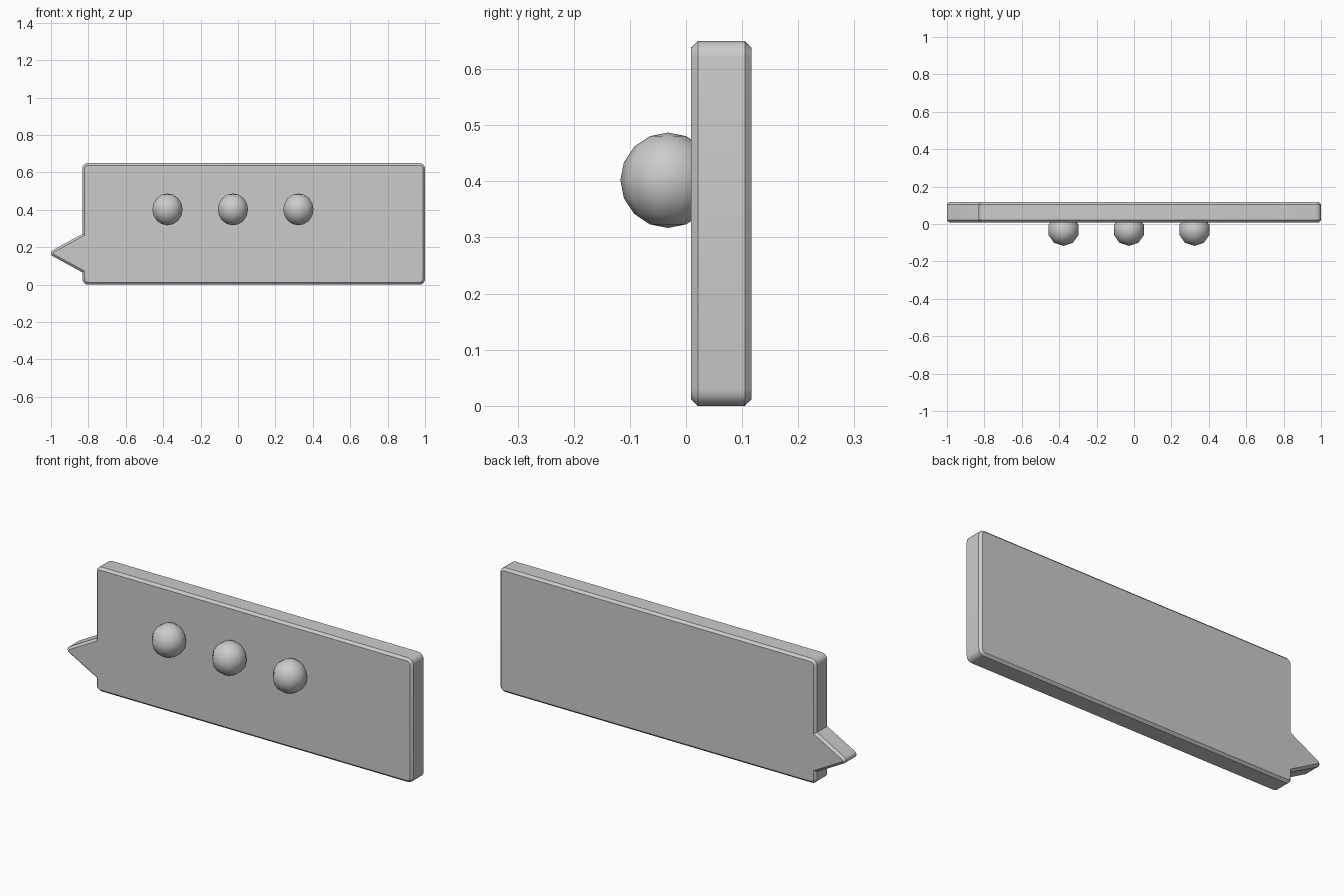
import bpy, bmesh, math
from mathutils import Vector

if "Cube" in bpy.data.objects:
    bpy.data.objects.remove(bpy.data.objects["Cube"])

FRONT_Y, BACK_Y = 0.009, 0.117


def finish(bm, name, angle):
    bmesh.ops.recalc_face_normals(bm, faces=bm.faces)
    mesh = bpy.data.meshes.new(name)
    bm.to_mesh(mesh)
    bm.free()
    ob = bpy.data.objects.new(name, mesh)
    bpy.context.collection.objects.link(ob)
    bpy.ops.object.select_all(action='DESELECT')
    ob.select_set(True)
    bpy.context.view_layer.objects.active = ob
    bpy.ops.object.shade_smooth_by_angle(angle=math.radians(angle))
    return ob


def fillet(prev, corner, nxt, radius, steps=5):
    """Arc points that round one corner of an outline."""
    if radius == 0:
        return [corner]
    a, b = (prev - corner).normalized(), (nxt - corner).normalized()
    half = math.acos(a.dot(b)) / 2
    axis = (a + b).normalized()
    centre = corner + axis * radius / math.sin(half)
    start = corner + a * radius / math.tan(half) - centre
    end = corner + b * radius / math.tan(half) - centre
    a0 = math.atan2(start.y, start.x)
    sweep = math.atan2(start.x * end.y - start.y * end.x, start.dot(end))
    return [centre + radius * Vector((math.cos(a0 + sweep * i / steps),
                                      math.sin(a0 + sweep * i / steps)))
            for i in range(steps + 1)]


# Speech bubble plate: x, z, corner radius
outline = [(-0.832, 0.0, 0.03), (1.0, 0.0, 0.03), (1.0, 0.65, 0.03),
           (-0.832, 0.65, 0.03), (-0.832, 0.271, 0),
           (-1.02, 0.168, 0.018), (-0.832, 0.065, 0)]
corners = [Vector((x, z)) for x, z, r in outline]
points = []
for i, c in enumerate(corners):
    points += fillet(corners[i - 1], c, corners[(i + 1) % len(corners)], outline[i][2])

bm = bmesh.new()
face = bm.faces.new([bm.verts.new((p.x, FRONT_Y, p.y)) for p in points])
ext = bmesh.ops.extrude_face_region(bm, geom=[face], use_keep_orig=True)
bmesh.ops.translate(bm, vec=(0, BACK_Y - FRONT_Y, 0),
                    verts=[g for g in ext["geom"] if isinstance(g, bmesh.types.BMVert)])
bmesh.ops.recalc_face_normals(bm, faces=bm.faces)
# Chamfer the front and back rims
rims = [e for e in bm.edges if abs(e.verts[0].co.y - e.verts[1].co.y) < 1e-5]
bmesh.ops.bevel(bm, geom=rims, offset=0.012, segments=1, profile=0.5,
                affect='EDGES', clamp_overlap=False)
finish(bm, "bubble_plate", 30)

# Three half-sunk dots on the front
for i, x in enumerate((-0.377, -0.027, 0.323)):
    bm = bmesh.new()
    bmesh.ops.create_uvsphere(bm, u_segments=10, v_segments=8, radius=0.085)
    bmesh.ops.translate(bm, verts=bm.verts, vec=(x, -0.032, 0.402))
    finish(bm, f"dot_{i + 1}", 60)
